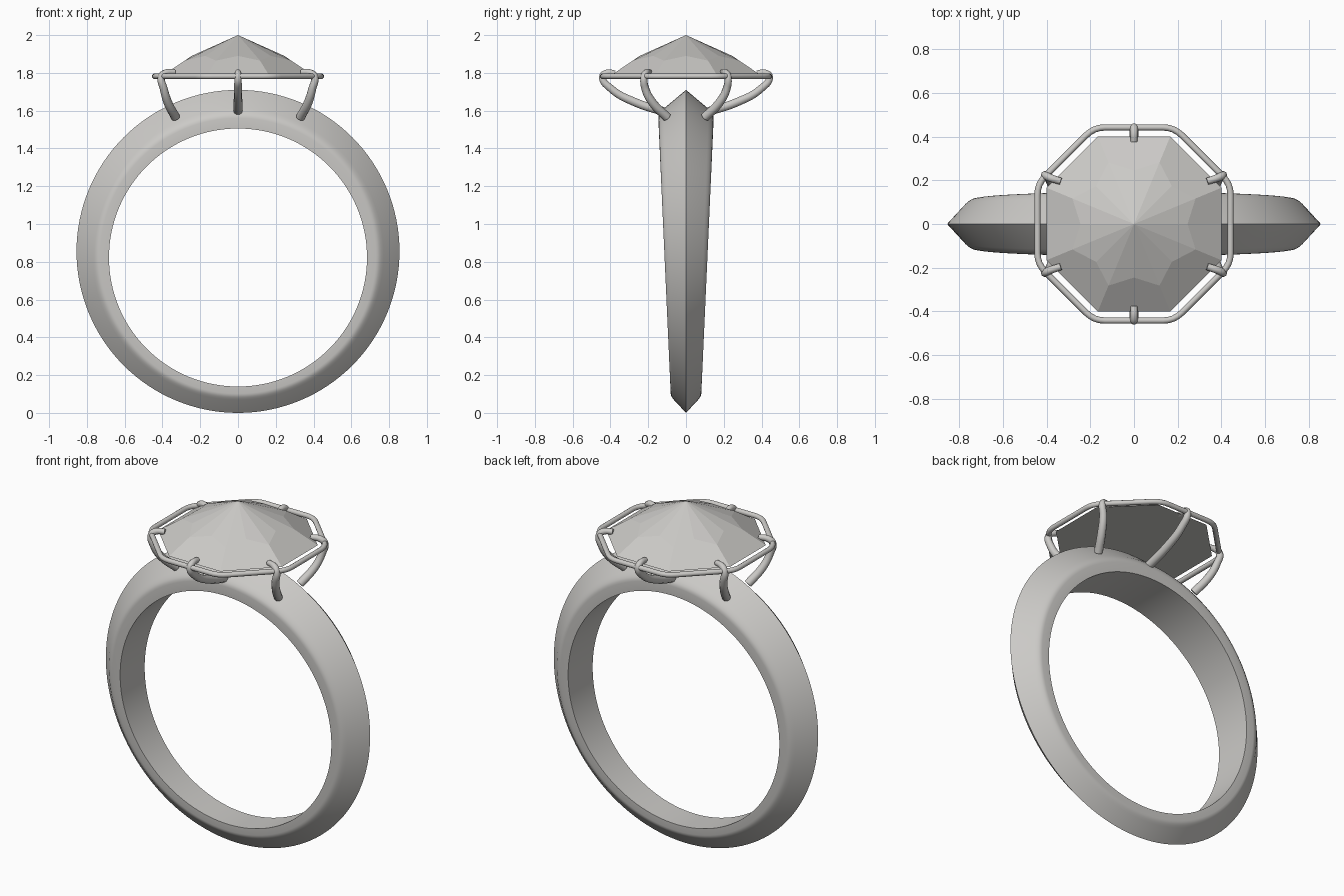
import bpy, bmesh, math
from mathutils import Vector

cube = bpy.data.objects.get("Cube")
if cube:
    bpy.data.objects.remove(cube)


def material(name, color):
    mat = bpy.data.materials.new(name)
    mat.use_nodes = True
    mat.diffuse_color = color
    mat.node_tree.nodes["Principled BSDF"].inputs["Base Color"].default_value = color
    return mat


GREY = material("pale grey", (0.6, 0.59, 0.57, 1))


def finish(obj, smooth_angle=None):
    bpy.ops.object.select_all(action="DESELECT")
    obj.select_set(True)
    bpy.context.view_layer.objects.active = obj
    if obj.type == "CURVE":
        bpy.ops.object.convert(target="MESH")
        obj = bpy.context.object
    if smooth_angle:
        bpy.ops.object.shade_smooth_by_angle(angle=math.radians(smooth_angle))
    return obj


def mesh_object(name, bm):
    bmesh.ops.recalc_face_normals(bm, faces=bm.faces)
    mesh = bpy.data.meshes.new(name)
    bm.to_mesh(mesh)
    bm.free()
    mesh.materials.append(GREY)
    obj = bpy.data.objects.new(name, mesh)
    bpy.context.collection.objects.link(obj)
    return obj


def tube(name, points, radius, closed=False, kind="POLY", taper=None):
    curve = bpy.data.curves.new(name, "CURVE")
    curve.dimensions = "3D"
    curve.bevel_depth = radius
    curve.bevel_resolution = 3
    curve.resolution_u = 6
    curve.use_fill_caps = True
    spline = curve.splines.new(kind)
    count = len(points)
    if kind == "BEZIER":
        spline.bezier_points.add(count - 1)
        for i, (p, co) in enumerate(zip(spline.bezier_points, points)):
            p.co = co
            p.handle_left_type = p.handle_right_type = "AUTO"
            p.radius = taper[i]
    else:
        spline.points.add(count - 1)
        for p, co in zip(spline.points, points):
            p.co = (*co, 1)
    spline.use_cyclic_u = closed
    curve.materials.append(GREY)
    obj = bpy.data.objects.new(name, curve)
    bpy.context.collection.objects.link(obj)
    return finish(obj, 50)


# Band: knife-edge section swept between two offset circles, wider at the top
half = [(1, 0), (1, 0.27), (0.985, 0.33), (0.95, 0.385), (0.89, 0.44), (0.8, 0.51)]
section = half + [(0, 1)] + [(-y, t) for y, t in reversed(half)]
SEGMENTS = 128
bm = bmesh.new()
rows = []
for i in range(SEGMENTS):
    a = math.tau * i / SEGMENTS
    direction = Vector((math.cos(a), 0, math.sin(a)))
    inner = Vector((0, 0, 0.8225)) + direction * 0.683
    outer = Vector((0, 0, 0.855)) + direction * 0.855
    row = []
    for y, t in section:
        p = inner.lerp(outer, t)
        p.y = y * (0.08 + 0.045 * (p.z - 0.08))
        row.append(bm.verts.new(p))
    rows.append(row)
for i, row in enumerate(rows):
    after = rows[(i + 1) % SEGMENTS]
    for j in range(len(section)):
        k = (j + 1) % len(section)
        bm.faces.new((row[j], row[k], after[k], after[j]))
finish(mesh_object("band", bm), 30)

# Gem: shallow octagonal crown with star facets and a flat underside
bm = bmesh.new()


def polar(radius, step, z):
    a = step * math.tau / 16
    return bm.verts.new((radius * math.cos(a), radius * math.sin(a), z))


apex = bm.verts.new((0, 0, 2))
star = [polar(0.305 if i % 2 else 0.245, i, 1.865 if i % 2 else 1.89) for i in range(16)]
girdle = [polar(0.433, i, 1.785) for i in range(1, 16, 2)]
for i in range(16):
    bm.faces.new((apex, star[i], star[(i + 1) % 16]))
for i in range(8):
    a, mid, b = (star[(2 * i + k) % 16] for k in (1, 2, 3))
    bm.faces.new((girdle[i], girdle[(i + 1) % 8], b, mid, a))
bm.faces.new(girdle)
mesh_object("gem", bm)

# Rail: octagonal wire with rounded corners around the gem
corners = []
for i in range(8):
    a = math.tau * (i + 0.5) / 8
    corners.append(Vector((math.cos(a), math.sin(a), 0)) * 0.478 + Vector((0, 0, 1.782)))
path = []
for i, c in enumerate(corners):
    start = c + (corners[i - 1] - c).normalized() * 0.05
    end = c + (corners[(i + 1) % 8] - c).normalized() * 0.05
    for k in range(5):
        t = k / 4
        path.append(start.lerp(c, t).lerp(c.lerp(end, t), t))
tube("rail", path, 0.0145, closed=True)

# Prongs: curved claws from the band, over the rail, onto the gem
middle = [(0, 0.1, 1.59), (0, 0.27, 1.645), (0, 0.395, 1.715),
          (0, 0.442, 1.78), (0, 0.42, 1.8), (0, 0.375, 1.798)]
corner = [(0.33, 0.1, 1.565), (0.37, 0.175, 1.64), (0.393, 0.215, 1.715),
          (0.405, 0.222, 1.78), (0.385, 0.212, 1.8), (0.335, 0.195, 1.805)]
taper = [1.15, 1.1, 1, 0.9, 0.85, 0.75]
for sy, end in ((-1, "front"), (1, "back")):
    for sx, side in ((-1, "right"), (0, "middle"), (1, "left")):
        base = corner if sx else middle
        tube(f"{end}_{side}_prong", [(x * sx, y * sy, z) for x, y, z in base],
             0.021, kind="BEZIER", taper=taper)
